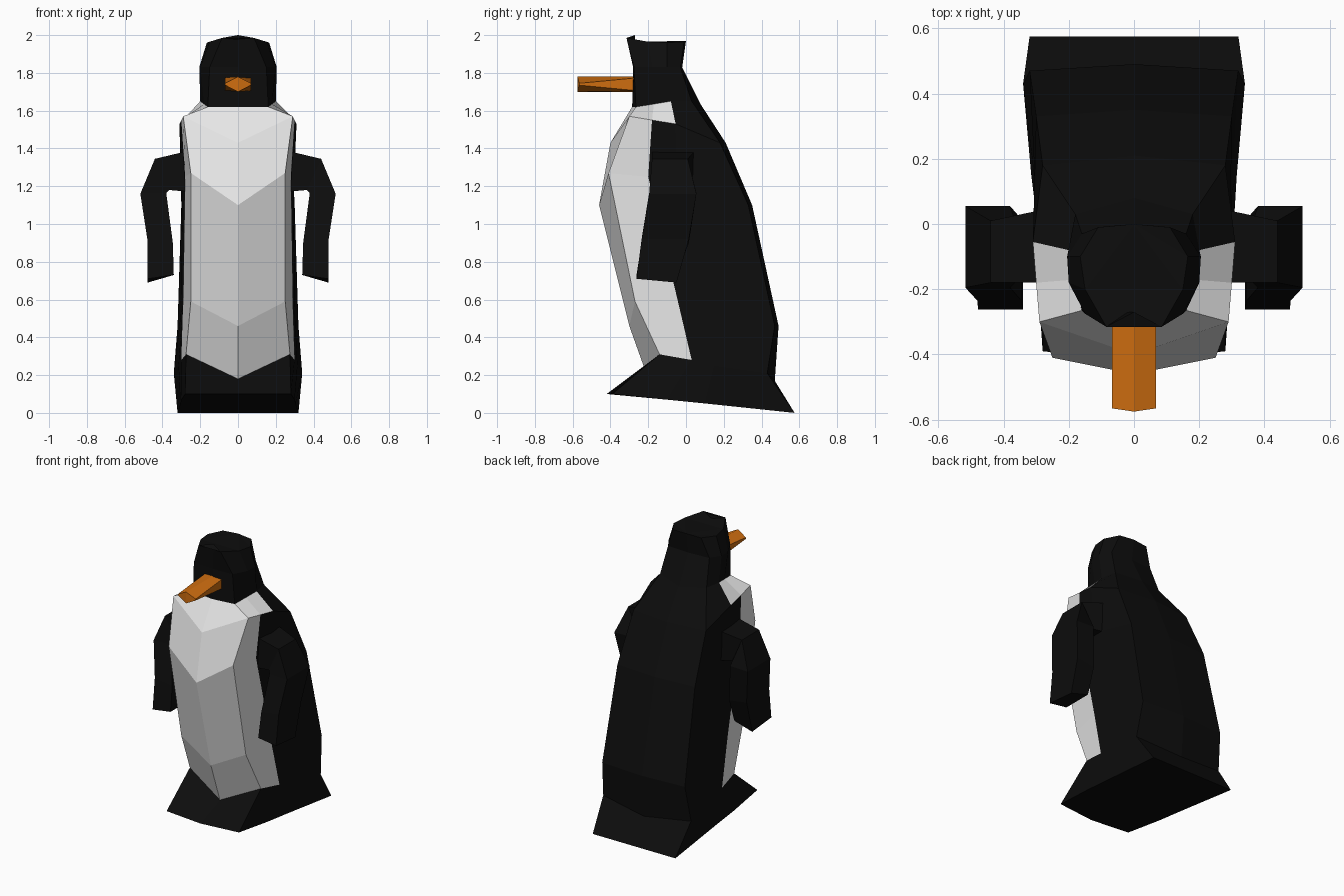
import bpy, bmesh

if "Cube" in bpy.data.objects:
    bpy.data.objects.remove(bpy.data.objects["Cube"])


def material(name, rgb):
    m = bpy.data.materials.new(name)
    m.diffuse_color = (*rgb, 1)
    m.use_nodes = True
    m.node_tree.nodes["Principled BSDF"].inputs["Base Color"].default_value = m.diffuse_color
    return m


BLACK = material("black feathers", (0.004, 0.004, 0.004))
WHITE = material("white feathers", (0.8, 0.8, 0.8))
ORANGE = material("orange beak", (0.62, 0.155, 0.005))


def loft(name, rings, mats, rule=None):
    """Skin closed rings of points; rule(row, column) gives the material index."""
    bm = bmesh.new()
    rows = [[bm.verts.new(p) for p in ring] for ring in rings]
    n = len(rows[0])
    for r in range(len(rows) - 1):
        for c in range(n):
            d = (c + 1) % n
            f = bm.faces.new((rows[r][c], rows[r][d], rows[r + 1][d], rows[r + 1][c]))
            f.material_index = rule(r, c) if rule else 0
    for end in (rows[0], rows[-1]):
        bm.faces.new(end)
    bmesh.ops.triangulate(bm, faces=[f for f in bm.faces if len(f.verts) > 4])
    bmesh.ops.recalc_face_normals(bm, faces=bm.faces)
    mesh = bpy.data.meshes.new(name)
    bm.to_mesh(mesh)
    bm.free()
    for m in mats:
        mesh.materials.append(m)
    ob = bpy.data.objects.new(name, mesh)
    bpy.context.collection.objects.link(ob)
    return ob


def mirrored(half):
    """Half ring from front centre to back centre, completed across x = 0."""
    return half + [(-x, y, z) for x, y, z in half[-2:0:-1]]


# Half rings: front centre, chest corner, belly edge, flank, back corner, back centre
jaw = [(0, -.285, 1.62), (.16, -.265, 1.62), (.18, -.17, 1.635),
       (.2, -.08, 1.65), (.18, .03, 1.65), (0, .08, 1.63)]
body = [
    [(0, -.42, .1), (.28, -.39, .1), (.3, -.1, .07), (.305, .1, .05), (.32, .575, 0), (0, .575, 0)],
    [(0, -.2, .18), (.275, -.14, .31), (.3, .03, .28), (.315, .15, .25), (.34, .43, .21), (0, .47, .17)],
    [(0, -.3, .46), (.25, -.27, .59), (.29, -.045, .6), (.3, .1, .55), (.32, .47, .46), (0, .49, .46)],
    [(0, -.46, 1.1), (.25, -.41, 1.27), (.28, -.2, 1.25), (.295, -.05, 1.2), (.3, .33, 1.1), (0, .35, 1.1)],
    [(0, -.4, 1.43), (.29, -.3, 1.57), (.3, -.18, 1.55), (.31, -.055, 1.53), (.28, .18, 1.43), (0, .21, 1.43)],
    jaw,
]


def belly(row, col):
    col = min(col, 9 - col)               # same rule on both sides
    if row == 4:
        return int(col <= 2)              # collar reaches further back
    return int(row >= 1 and col <= 1)


loft("body", [mirrored(h) for h in body], [BLACK, WHITE], belly)

# Head
head = [
    jaw,
    [(0, -.28, 1.83), (.15, -.275, 1.83), (.2, -.18, 1.83), (.205, -.1, 1.83), (.16, -.03, 1.83), (0, -.02, 1.83)],
    [(0, -.27, 2), (.085, -.315, 1.985), (.15, -.2, 1.965), (.165, -.1, 1.96), (.11, -.01, 1.965), (0, 0, 1.97)],
]
loft("head", [mirrored(h) for h in head], [BLACK])

# Beak: rectangular root narrowing to a diamond tip
root = [(0, -.25, 1.78), (.068, -.25, 1.775), (.068, -.25, 1.705), (0, -.25, 1.7)]
tip = [(0, -.575, 1.78), (.068, -.565, 1.745), (.068, -.565, 1.735), (0, -.575, 1.7)]
loft("beak", [mirrored(root), mirrored(tip)], [ORANGE])

# Wings: outer x, z, inner x, z, front y, back y from shoulder to tip
wing = [
    (.25, 1.39, .25, 1.17, -.18, .05),
    (.44, 1.345, .365, 1.18, -.18, .01),
    (.517, 1.16, .38, 1.165, -.195, .055),
    (.48, .92, .345, .9, -.235, .015),
    (.478, .71, .34, .73, -.262, -.05),
]
for side, name in ((1, "right_wing"), (-1, "left_wing")):
    rings = [[(side * xo, yf, zo), (side * xo, yb, zo - (.02 if xo == .478 else 0)),
              (side * xi, yb, zi), (side * xi, yf, zi)]
             for xo, zo, xi, zi, yf, yb in wing]
    loft(name, rings, [BLACK])
